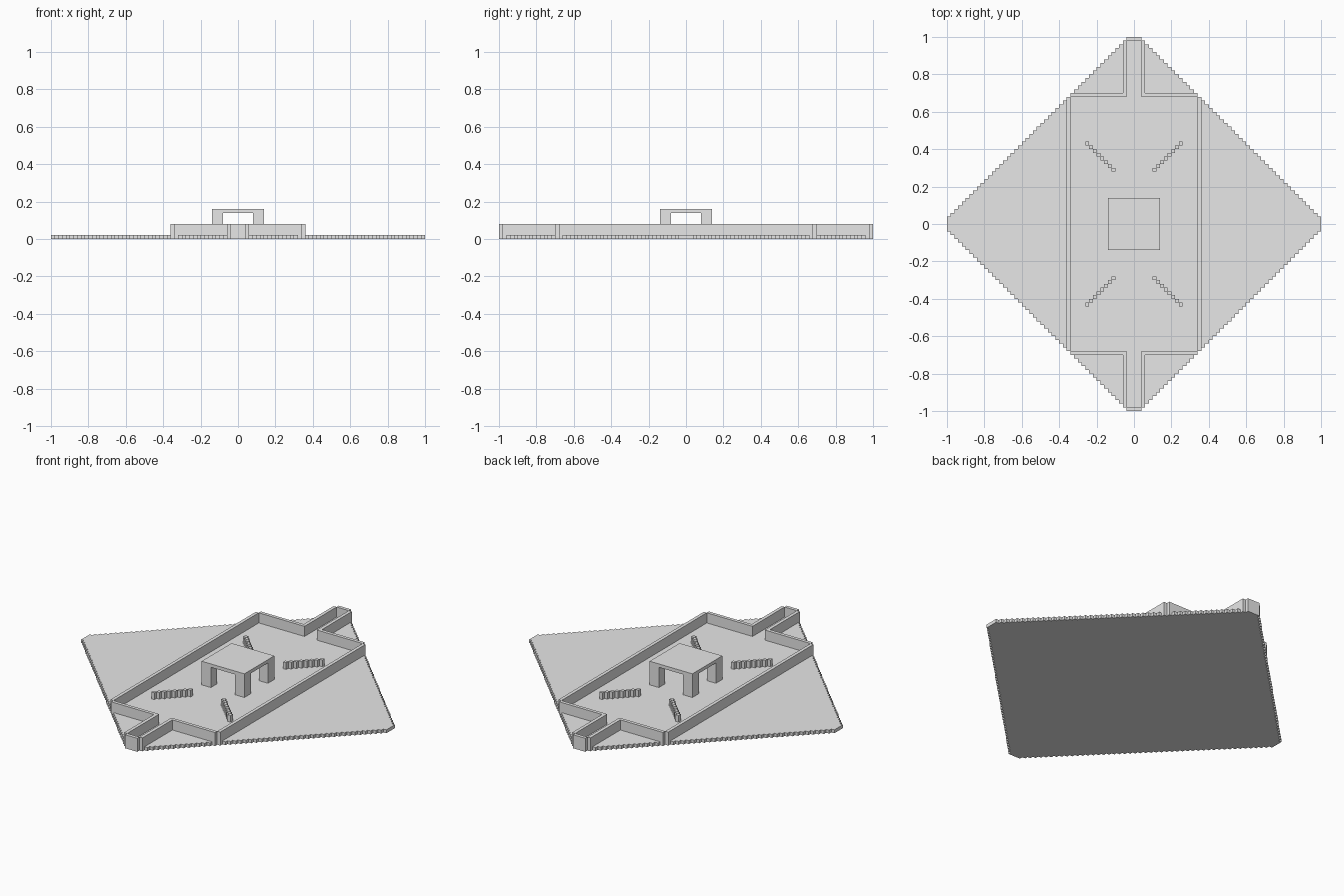
import bpy
import bmesh
from mathutils import Matrix, Vector

U = 0.02          # one block
HALF = 50         # blocks from the centre to a tip
SIDES = [(sx, sy) for sx in (-1, 1) for sy in (-1, 1)]

cube = bpy.data.objects.get("Cube")
if cube:
    bpy.data.objects.remove(cube, do_unlink=True)

grey = bpy.data.materials.new("plain_grey")
grey.use_nodes = True
grey.diffuse_color = (0.8, 0.8, 0.8, 1)
grey.node_tree.nodes["Principled BSDF"].inputs["Base Color"].default_value = (0.8, 0.8, 0.8, 1)


def finish(name, bm):
    bmesh.ops.recalc_face_normals(bm, faces=bm.faces)
    mesh = bpy.data.meshes.new(name)
    bm.to_mesh(mesh)
    bm.free()
    mesh.materials.append(grey)
    obj = bpy.data.objects.new(name, mesh)
    bpy.context.collection.objects.link(obj)
    return obj


def add_box(bm, low, high):
    """Box between two corners given in blocks."""
    a, b = Vector(low) * U, Vector(high) * U
    size = [abs(q - p) for p, q in zip(a, b)]
    matrix = Matrix.Translation((a + b) / 2) @ Matrix.Diagonal((*size, 1))
    bmesh.ops.create_cube(bm, size=1, matrix=matrix)


def mirrored_boxes(name, boxes):
    """Repeat boxes from the +x +y quarter in all four quarters."""
    bm = bmesh.new()
    for sx, sy in SIDES:
        for low, high in boxes:
            add_box(bm, (low[0] * sx, low[1] * sy, low[2]),
                    (high[0] * sx, high[1] * sy, high[2]))
    return finish(name, bm)


# Diamond floor with a stepped edge, one quarter outline turned four times
quarter = [(HALF, 2)]
for step in range(2, HALF):
    quarter += [(HALF + 1 - step, step), (HALF + 1 - step, step + 1)]
outline = []
for turn in range(4):
    for x, y in quarter:
        for _ in range(turn):
            x, y = -y, x
        if not outline or outline[-1] != (x, y):
            outline.append((x, y))
bm = bmesh.new()
face = bm.faces.new([bm.verts.new((x * U, y * U, 0)) for x, y in outline])
raised = bmesh.ops.extrude_face_region(bm, geom=[face], use_keep_orig=True)
top = [v for v in raised["geom"] if isinstance(v, bmesh.types.BMVert)]
bmesh.ops.translate(bm, verts=top, vec=(0, 0, U))
bmesh.ops.triangulate(bm, faces=[f for f in bm.faces if len(f.verts) > 4])
finish("diamond_floor", bm)

# Perimeter walls: long sides, end walls, entrance passages and their caps
mirrored_boxes("long_walls", [((17, 0, 1), (18, 34, 4))])
mirrored_boxes("end_walls", [((3, 34, 1), (17, 35, 4))])
mirrored_boxes("passage_walls", [((2, 34, 1), (3, 49, 4))])
mirrored_boxes("passage_caps", [((0, 49, 1), (2, 50, 4))])

# Diagonal low barriers of single blocks
mirrored_boxes("diagonal_barriers",
               [((5 + i, 14 + i, 1), (6 + i, 15 + i, 3)) for i in range(8)])

# Central table
mirrored_boxes("table_legs", [((4, 4, 1), (7, 7, 7))])
bm = bmesh.new()
add_box(bm, (-7, -7, 7), (7, 7, 8))
finish("table_top", bm)
